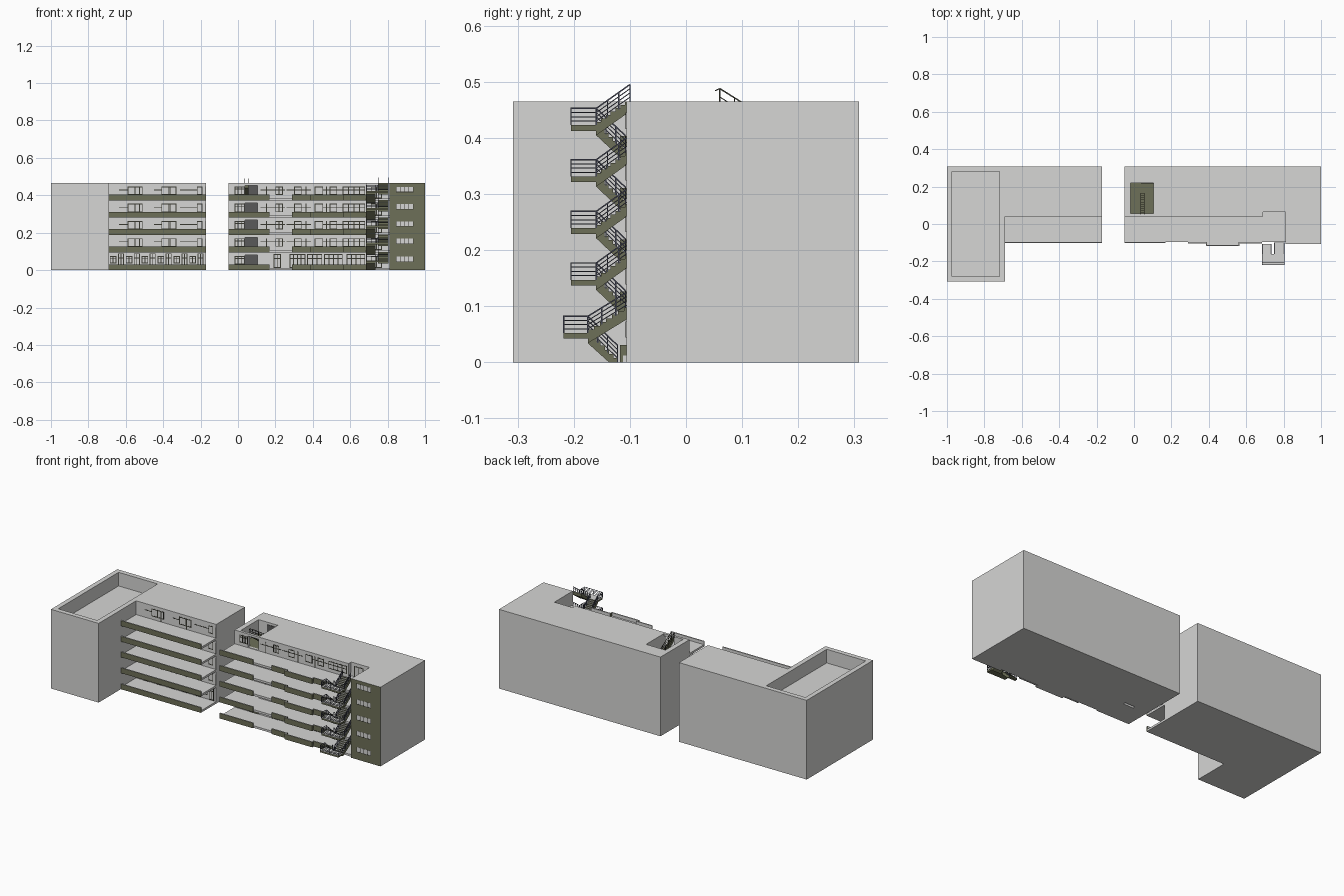
import bpy, bmesh
from mathutils import Vector, Matrix

if "Cube" in bpy.data.objects:
    bpy.data.objects.remove(bpy.data.objects["Cube"])


def mat(name, rgb):
    m = bpy.data.materials.new(name)
    m.diffuse_color = (*rgb, 1)
    m.use_nodes = True
    m.node_tree.nodes["Principled BSDF"].inputs["Base Color"].default_value = m.diffuse_color
    return m


GREY = mat("light_grey_plaster", (0.67, 0.67, 0.66))
OLIVE = mat("olive_panel", (0.155, 0.162, 0.098))
FRAME = mat("dark_frame", (0.04, 0.04, 0.03))
RAIL = mat("slate_metal", (0.06, 0.064, 0.095))
DARK = mat("dark_grey_door", (0.10, 0.10, 0.10))


def box(bm, x0, x1, y0, y1, z0, z1):
    m = Matrix.Translation(((x0 + x1) / 2, (y0 + y1) / 2, (z0 + z1) / 2)) @ \
        Matrix.Diagonal((x1 - x0, y1 - y0, z1 - z0, 1))
    return bmesh.ops.create_cube(bm, size=1, matrix=m)["verts"]


def bar(bm, p, q, t=0.0022):
    p, q = Vector(p), Vector(q)
    d = q - p
    m = Matrix.Translation((p + q) / 2) @ d.to_track_quat('Z', 'Y').to_matrix().to_4x4() @ \
        Matrix.Diagonal((t, t, d.length, 1))
    bmesh.ops.create_cube(bm, size=1, matrix=m)


def prism(bm, pts, vec):
    f = bm.faces.new([bm.verts.new(p) for p in pts])
    new = bmesh.ops.extrude_face_region(bm, geom=[f], use_keep_orig=True)["geom"]
    bmesh.ops.translate(bm, vec=vec, verts=[v for v in new if isinstance(v, bmesh.types.BMVert)])


def finish(bm, name, *mats, second=None):
    bmesh.ops.recalc_face_normals(bm, faces=bm.faces)
    bm.normal_update()
    if second:  # faces chosen by direction take the second colour
        for f in bm.faces:
            f.material_index = 1 if second(f.normal) else 0
    me = bpy.data.meshes.new(name)
    bm.to_mesh(me)
    bm.free()
    for m in mats:
        me.materials.append(m)
    o = bpy.data.objects.new(name, me)
    bpy.context.collection.objects.link(o)
    return o


TOP, BACK, WALL, EDGE = 0.465, 0.308, 0.04, -0.095
FLOORS = [0.0, 0.095, 0.188, 0.28, 0.372]

# left wing with sunken roof terrace
bm = bmesh.new()
box(bm, -1, -0.69, -0.308, BACK, 0, TOP)
top = max(bm.faces, key=lambda f: f.calc_center_median().z)
bmesh.ops.inset_region(bm, faces=[top], thickness=0.028, use_even_offset=True)
ext = bmesh.ops.extrude_face_region(bm, geom=[top])["geom"]
bmesh.ops.translate(bm, vec=(0, 0, -0.08), verts=[v for v in ext if isinstance(v, bmesh.types.BMVert)])
if top.is_valid:
    bm.faces.remove(top)
finish(bm, "left_wing", GREY)

# left main body
bm = bmesh.new()
box(bm, -0.69, -0.17, WALL, BACK, 0, TOP)
finish(bm, "left_body", GREY)

# right body, outline with open stairwell, stair recess and end block
bm = bmesh.new()
outline = [(-0.05, WALL), (-0.02, WALL), (-0.02, 0.22), (0.105, 0.22), (0.105, WALL),
           (0.69, WALL), (0.69, 0.065), (0.81, 0.065), (0.81, -0.104), (1, -0.104),
           (1, BACK), (-0.05, BACK)]
prism(bm, [(x, y, 0) for x, y in outline], (0, 0, TOP))
finish(bm, "right_body", GREY)

# stairwell front screen, floors and doors
screen, wells, doors = bmesh.new(), bmesh.new(), bmesh.new()
box(screen, -0.02, 0.038, WALL, 0.055, 0, TOP)
for f in FLOORS:
    box(wells, -0.02, 0.105, 0.055, 0.22, f + 0.002, f + 0.012)
    box(screen, 0.038, 0.105, WALL, 0.055, f + 0.08, min(f + 0.107, TOP))
    box(doors, 0.038, 0.105, 0.217, 0.2195, f + 0.012, f + 0.08)
box(screen, -0.02, 0.105, 0.055, 0.22, 0, 0.002)
finish(screen, "stairwell_screen", GREY)
finish(wells, "stairwell_floors", OLIVE)
finish(doors, "stairwell_doors", DARK)

# balcony slabs and parapets
slabs, par = bmesh.new(), bmesh.new()
for f in FLOORS:
    box(slabs, -0.69, -0.17, EDGE, WALL, f, f + 0.012)
    box(slabs, -0.05, 0.69, EDGE, WALL, f, f + 0.012)
    box(slabs, 0.69, 0.81, EDGE, 0.065, f, f + 0.012)
    box(slabs, 0.385, 0.565, -0.112, EDGE, f, f + 0.012)
    for x0, x1, y in [(-0.69, -0.17, -0.102), (-0.05, 0.168, -0.102), (0.29, 0.385, -0.104),
                      (0.385, 0.565, -0.118), (0.565, 0.685, -0.104)]:
        box(par, x0, x1, y, y + 0.007, f, f + 0.031)
    for x in (0.385, 0.559):
        box(par, x, x + 0.006, -0.112, EDGE, f, f + 0.031)
finish(slabs, "balcony_slabs", GREY)
finish(par, "balcony_parapets", OLIVE, GREY, second=lambda n: n.z > 0.9 or n.y > 0.9 or n.z < -0.9)

# window and door frames on the set-back walls
fr = bmesh.new()


def window(x0, x1, z0, z1, n, y=WALL, transom=False):
    t, ya = 0.0045, y - 0.001
    for i in range(n + 1):
        x = x0 + (x1 - x0 - t) * i / n
        box(fr, x, x + t, ya, y, z0, z1)
    for z in [z0, z1 - t] + ([z0 * 0.35 + z1 * 0.65] if transom else []):
        box(fr, x0, x1, ya, y, z, z + t)


UPPER = [(-0.59, -0.51, 2), (-0.41, -0.33, 2), (-0.22, -0.19, 1),
         (0.2, 0.24, 2), (0.3, 0.34, 1), (0.41, 0.455, 1), (0.49, 0.53, 1), (0.56, 0.68, 4)]
RIBBON = [(-0.635, -0.59), (-0.45, -0.41), (-0.31, -0.22), (0.12, 0.25), (0.26, 0.39), (0.455, 0.68)]
for f in FLOORS[1:]:
    for x0, x1, n in UPPER:
        window(x0, x1, f + 0.03, f + 0.075, n)
    for x0, x1 in RIBBON:
        box(fr, x0, x1, WALL - 0.001, WALL, f + 0.054, f + 0.058)
    for x in (-0.53, -0.365, -0.175, 0.15, 0.36, 0.47):
        box(fr, x, x + 0.005, WALL - 0.001, WALL, f + 0.012, f + 0.075)
for x in (-0.685, -0.6, -0.515, -0.43, -0.345, -0.26):
    window(x, x + 0.035, 0.035, 0.075, 2, transom=True)
    window(x + 0.043, x + 0.075, 0.012, 0.09, 2, transom=True)
for x0, x1, n in [(0.19, 0.23, 2), (0.275, 0.36, 4), (0.37, 0.45, 3), (0.46, 0.56, 4), (0.58, 0.68, 4)]:
    window(x0, x1, 0.012, 0.085, n, transom=True)
for f in FLOORS:
    window(-0.018, 0.036, f + 0.03, f + 0.075, 3, transom=True)
    window(0.71, 0.77, f + 0.012, f + 0.075, 2, y=0.065)
finish(fr, "wall_window_frames", FRAME)

# olive front of the end block with pane strips
clad, panes, fr = bmesh.new(), bmesh.new(), bmesh.new()
box(clad, 0.81, 1, -0.106, -0.104, 0, TOP)
for f in FLOORS:
    z0, z1 = f + 0.044, f + 0.073
    box(panes, 0.845, 0.938, -0.107, -0.106, z0, z1)
    for i in range(5):
        x = 0.845 + i * 0.0225
        box(fr, x, x + 0.003, -0.1075, -0.106, z0, z1)
    box(fr, 0.845, 0.938, -0.1075, -0.106, z0, z0 + 0.003)
finish(clad, "end_block_cladding", OLIVE, GREY, second=lambda n: n.y > -0.9)
finish(panes, "end_block_panes", GREY)
finish(fr, "end_block_frames", FRAME)


# zigzag stairs
def flight(bm, x0, x1, y0, z0, y1, z1, n=7):
    dy, dz = (y1 - y0) / n, (z1 - z0) / n
    pts = []
    for i in range(n):
        pts += [(y0 + i * dy, z0 + i * dz), (y0 + i * dy, z0 + (i + 1) * dz)]
    pts += [(y1, z1), (y1, z1 - 0.018)]
    pts += [(y0 + 2 * dy, 0)] if z0 <= 0 else [(y0, z0 - 0.018)]
    prism(bm, [(x0, y, z) for y, z in pts], (x1 - x0, 0, 0))


def railing(bm, p, q, h=0.03, n=4, posts=4):
    p, q = Vector(p), Vector(q)
    for i in range(n):
        up = Vector((0, 0, h * (i + 1) / n))
        bar(bm, p + up, q + up, 0.0025 if i == n - 1 else 0.0017)
    for i in range(posts):
        a = p.lerp(q, i / (posts - 1))
        bar(bm, a, a + Vector((0, 0, h)))


st, ra = bmesh.new(), bmesh.new()
levels = [0, 0.098, 0.19, 0.282, 0.374, TOP]
for i in range(5):
    z0, z1 = levels[i], levels[i + 1]
    zm = (z0 + z1) / 2 + 0.003
    yo, yi = (-0.218, -0.175) if i == 0 else (-0.205, -0.16)
    ys = -0.122 if i == 0 else -0.108
    flight(st, 0.685, 0.736, ys, z0, yi, zm)
    flight(st, 0.749, 0.805, yi, zm, -0.1, z1)
    box(st, 0.685, 0.805, yo, yi, zm - 0.01, zm)
    for x in (0.686, 0.735):
        railing(ra, (x, ys, z0), (x, yi, zm))
    for x in (0.75, 0.804):
        railing(ra, (x, yi, zm), (x, -0.1, z1))
    for x in (0.686, 0.804):
        railing(ra, (x, yi, zm), (x, yo, zm), posts=2)
    railing(ra, (0.686, yo, zm), (0.804, yo, zm), posts=3)
finish(st, "outer_stairs", OLIVE, GREY, second=lambda n: n.z > 0.9)
finish(ra, "outer_stair_railings", RAIL)

# inner stair up to the roof
st, ra = bmesh.new(), bmesh.new()
flight(st, 0.036, 0.055, 0.165, 0.384, 0.06, 0.458, 9)
for x in (0.036, 0.055):
    railing(ra, (x, 0.165, 0.392), (x, 0.06, 0.458), n=2, posts=5)
    bar(ra, (x, 0.06, 0.488), (x, 0.052, 0.484))
finish(st, "inner_stair", OLIVE)
finish(ra, "inner_stair_railings", FRAME)
